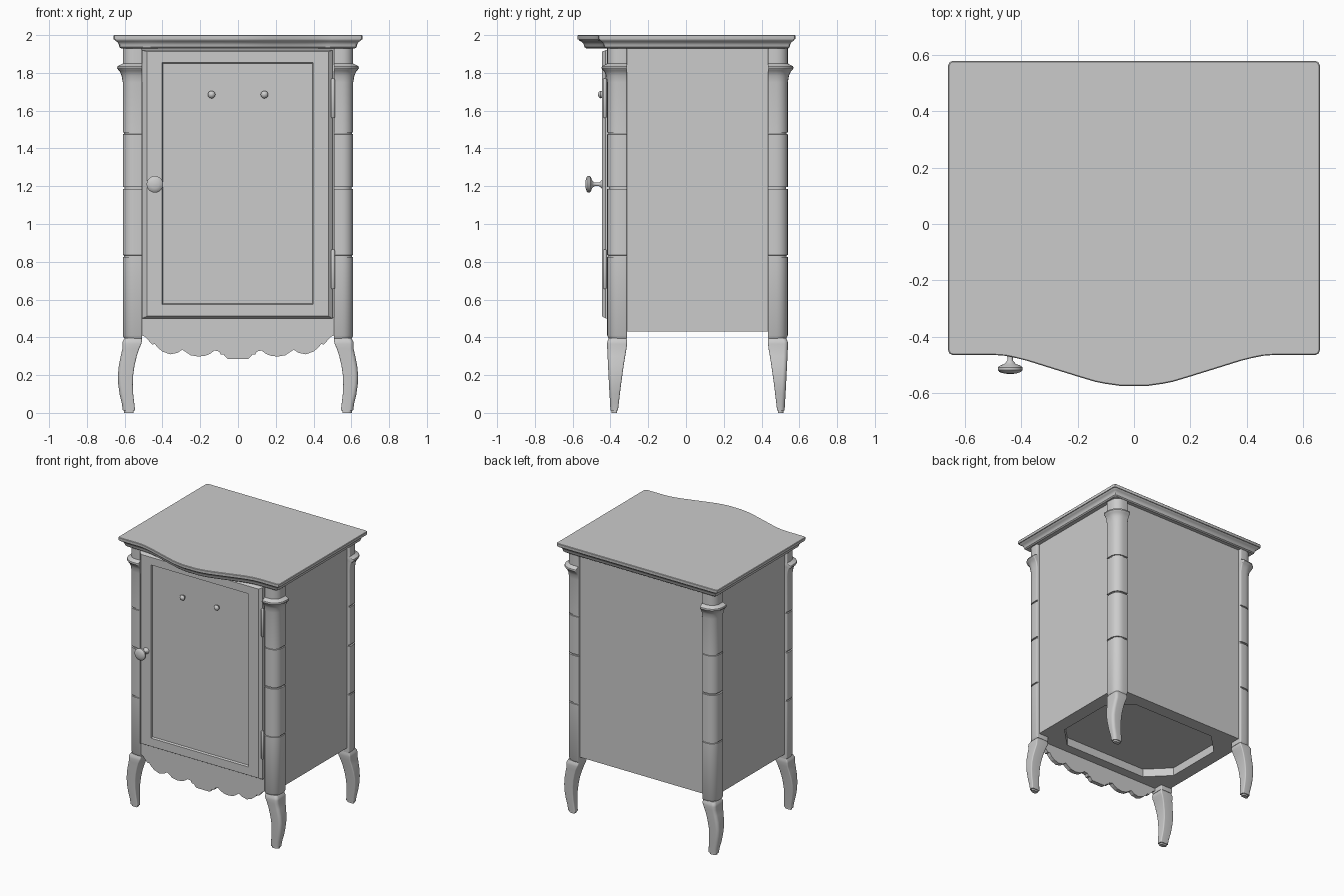
import bpy, bmesh, math

YC = 0.061  # depth centre of the carcass


def finish(name, bm, smooth=None):
    bmesh.ops.recalc_face_normals(bm, faces=bm.faces[:])
    me = bpy.data.meshes.new(name)
    bm.to_mesh(me)
    bm.free()
    ob = bpy.data.objects.new(name, me)
    bpy.context.collection.objects.link(ob)
    if smooth:
        bpy.ops.object.select_all(action='DESELECT')
        ob.select_set(True)
        bpy.context.view_layer.objects.active = ob
        bpy.ops.object.shade_smooth_by_angle(angle=math.radians(smooth))
    return ob


def loft(name, loops, smooth=None):
    """Skin a list of equal-length point loops and cap both ends."""
    bm = bmesh.new()
    rings = [[bm.verts.new(p) for p in lp] for lp in loops]
    n = len(rings[0])
    for a, b in zip(rings, rings[1:]):
        for i in range(n):
            j = (i + 1) % n
            bm.faces.new((a[i], a[j], b[j], b[i]))
    bm.faces.new(rings[0])
    bm.faces.new(rings[-1])
    return finish(name, bm, smooth)


def box(name, x0, x1, y0, y1, z0, z1):
    r = [(x0, y0), (x1, y0), (x1, y1), (x0, y1)]
    return loft(name, [[(x, y, z) for x, y in r] for z in (z0, z1)])


def rounded(x0, x1, y0, y1, r_out, r=0.008, seg=6):
    """Rounded rectangle with a larger radius at the outer (x1, y0) corner."""
    pts = []
    for cx, cy, rad, start in ((x1 - r_out, y0 + r_out, r_out, -90), (x1 - r, y1 - r, r, 0),
                               (x0 + r, y1 - r, r, 90), (x0 + r, y0 + r, r, 180)):
        for i in range(seg + 1):
            a = math.radians(start + 90 * i / seg)
            pts.append((cx + rad * math.cos(a), cy + rad * math.sin(a)))
    return pts


def four_corners(name, loops, smooth):
    for sx, sname in ((1, 'right'), (-1, 'left')):
        for back, bname in ((False, 'front'), (True, 'back')):
            loft(f'{bname}_{sname}_{name}',
                 [[(sx * x, 2 * YC - y if back else y, z) for x, y, z in lp] for lp in loops],
                 smooth)


def turned(name, x, z, profile, seg=24):
    loft(name, [[(x + r * math.cos(2 * math.pi * i / seg), y, z + r * math.sin(2 * math.pi * i / seg))
                 for i in range(seg)] for y, r in profile], 40)


# corner posts: (height, outward growth), with ring grooves and a collar
rings = [(0.395, -0.008), (0.41, 0)]
for z, h, d in ((0.83, 0.005, 0.007), (1.19, 0.006, 0.01), (1.48, 0.005, 0.007)):
    rings += [(z - h, 0), (z - h + 0.001, -d), (z + h - 0.001, -d), (z + h, 0)]
rings += [(1.75, 0), (1.785, 0.006), (1.81, 0.017), (1.815, 0.024), (1.825, 0.03),
          (1.835, 0.028), (1.84, 0.018), (1.845, 0.008), (1.85, 0), (1.935, 0)]
four_corners('post', [[(x, y, z) for x, y in rounded(0.507, 0.61 + g, -0.417 - g, -0.312, 0.06 + g)]
                      for z, g in rings], 35)

# cabriole legs: height, inner x, outer x, outer y, inner y
leg = [(0.0, 0.553, 0.603, -0.395, -0.365), (0.012, 0.553, 0.603, -0.395, -0.365),
       (0.013, 0.545, 0.61, -0.4, -0.36), (0.05, 0.549, 0.615, -0.402, -0.356),
       (0.1, 0.555, 0.627, -0.405, -0.35), (0.15, 0.557, 0.634, -0.408, -0.344),
       (0.2, 0.555, 0.636, -0.41, -0.337), (0.25, 0.548, 0.631, -0.413, -0.33),
       (0.3, 0.536, 0.621, -0.415, -0.322), (0.34, 0.523, 0.612, -0.417, -0.315),
       (0.365, 0.512, 0.612, -0.418, -0.312), (0.38, 0.508, 0.61, -0.416, -0.312),
       (0.397, 0.51, 0.6, -0.408, -0.315)]
four_corners('leg', [[(x, y, z) for x, y in rounded(a, b, c, d, 0.022)] for z, a, b, c, d in leg], 40)

# carcass panels
for s, n in ((1, 'right'), (-1, 'left')):
    xs = sorted((s * 0.565, s * 0.59))
    box(n + '_side_panel', xs[0], xs[1], -0.33, 0.45, 0.43, 1.935)
box('back_panel', -0.53, 0.53, 0.49, 0.515, 0.43, 1.935)
box('front_backing', -0.52, 0.52, -0.4, -0.38, 0.43, 1.935)


# underside frame with a chamfered recess
def octagon(x, y0, y1, c, z):
    return [(x - c, y0, z), (x, y0 + c, z), (x, y1 - c, z), (x - c, y1, z),
            (-x + c, y1, z), (-x, y1 - c, z), (-x, y0 + c, z), (-x + c, y0, z)]


loft('bottom_frame', [octagon(0.585, -0.39, 0.51, 0.06, 0.51), octagon(0.585, -0.39, 0.51, 0.06, 0.43),
                      octagon(0.49, -0.31, 0.42, 0.15, 0.43), octagon(0.49, -0.31, 0.42, 0.15, 0.49)])

# bow-fronted moulded top
front = [(0.0, -0.575), (0.05, -0.575), (0.1, -0.568), (0.14, -0.56), (0.2, -0.542), (0.3, -0.511),
         (0.38, -0.486), (0.42, -0.476), (0.46, -0.468), (0.5, -0.465), (0.645, -0.465),
         (0.655, -0.461), (0.66, -0.45), (0.66, 0.565), (0.655, 0.575), (0.645, 0.579)]
outline = front + [(-x, y) for x, y in reversed(front[1:])]
top_profile = [(1.93, 0.04), (1.937, 0.032), (1.95, 0.029), (1.958, 0.025), (1.965, 0.018),
               (1.972, 0.008), (1.976, 0.006), (1.977, 0.001), (1.982, 0), (1.997, 0), (2.0, 0.003)]
loft('top', [[(x * (1 - d / 0.66), YC + (y - YC) * (1 - d / 0.55), z) for x, y in outline]
             for z, d in top_profile], 30)


# door with bevelled frame and sunk panel
def rect(x0, x1, z0, z1, y):
    return [(x0, y, z0), (x1, y, z0), (x1, y, z1), (x0, y, z1)]


loft('door', [rect(-0.507, 0.5, 0.5, 1.92, -0.39), rect(-0.507, 0.5, 0.5, 1.92, -0.425),
              rect(-0.482, 0.478, 0.512, 1.912, -0.445), rect(-0.402, 0.398, 0.573, 1.855, -0.445),
              rect(-0.398, 0.394, 0.578, 1.85, -0.43)])

# knob, studs and hinges
turned('door_knob', -0.44, 1.21, [(-0.44, 0.024), (-0.447, 0.022), (-0.455, 0.012), (-0.465, 0.009),
                                  (-0.485, 0.01), (-0.497, 0.02), (-0.503, 0.036), (-0.509, 0.044),
                                  (-0.519, 0.044), (-0.526, 0.038), (-0.531, 0.022), (-0.533, 0.005)])
for x, n in ((-0.14, 'left'), (0.14, 'right')):
    turned(n + '_stud', x, 1.685, [(-0.425, 0.01), (-0.438, 0.01), (-0.443, 0.018), (-0.452, 0.02),
                                   (-0.461, 0.015), (-0.466, 0.004)], 16)
for z0, n in ((0.655, 'lower'), (1.56, 'upper')):
    loft(n + '_hinge', [[(0.503 + r * math.cos(math.tau * i / 12), -0.43 + r * math.sin(math.tau * i / 12), z)
                         for i in range(12)]
                        for z, r in ((z0, 0.006), (z0 + 0.006, 0.01), (z0 + 0.204, 0.01), (z0 + 0.21, 0.006))], 40)

# scalloped apron
half = [(0.0, 0.285), (0.055, 0.285), (0.065, 0.295), (0.075, 0.308), (0.09, 0.308), (0.1, 0.325),
        (0.125, 0.33), (0.145, 0.315), (0.17, 0.303), (0.21, 0.298), (0.25, 0.305), (0.28, 0.325),
        (0.295, 0.335), (0.32, 0.318), (0.36, 0.31), (0.4, 0.325), (0.425, 0.345), (0.44, 0.365),
        (0.455, 0.362), (0.475, 0.385), (0.495, 0.405), (0.51, 0.41), (0.51, 0.505)]
apron = half + [(-x, z) for x, z in reversed(half[1:])]
loft('apron', [[(x, y, z) for x, z in apron] for y in (-0.41, -0.38)])
